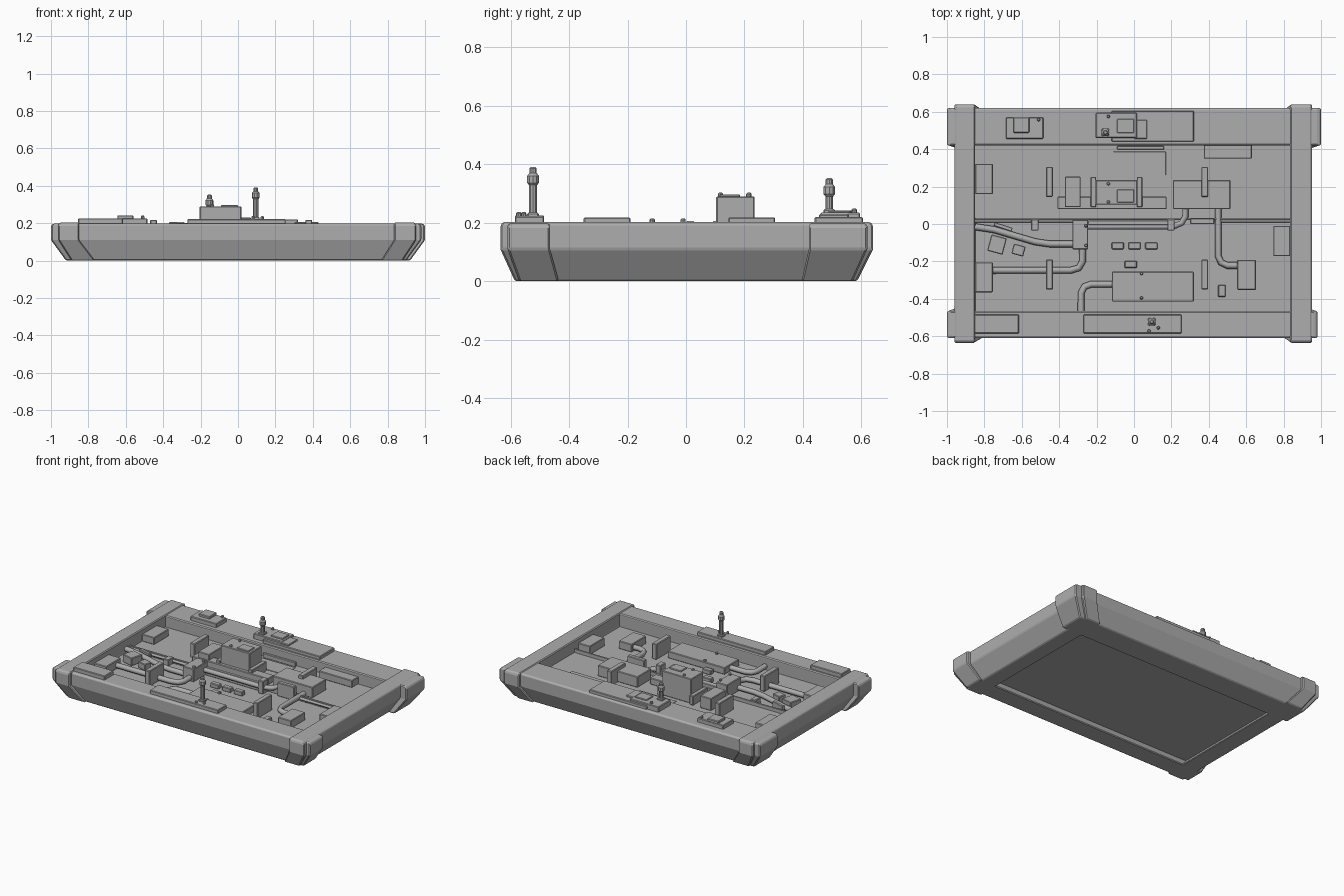
import bpy, bmesh, math

grey = bpy.data.materials.new("hull_grey")
grey.diffuse_color = (0.42, 0.42, 0.42, 1)


def finish(name, bm, bevel=0.0):
    bmesh.ops.recalc_face_normals(bm, faces=bm.faces)
    me = bpy.data.meshes.new(name)
    bm.to_mesh(me)
    bm.free()
    me.materials.append(grey)
    ob = bpy.data.objects.new(name, me)
    bpy.context.collection.objects.link(ob)
    if bevel:
        m = ob.modifiers.new("bevel", 'BEVEL')
        m.width = bevel
        m.segments = 1
        m.limit_method = 'ANGLE'
    return ob


def loft(name, levels, bevel=0.006):
    """Stack of rectangles (x0, x1, y0, y1, z), capped at both ends."""
    bm = bmesh.new()
    rings = [[bm.verts.new(p) for p in ((a, c, z), (b, c, z), (b, d, z), (a, d, z))]
             for a, b, c, d, z in levels]
    for lo, hi in zip(rings, rings[1:]):
        for i in range(4):
            j = (i + 1) % 4
            bm.faces.new((lo[i], lo[j], hi[j], hi[i]))
    bm.faces.new(rings[0][::-1])
    bm.faces.new(rings[-1])
    return finish(name, bm, bevel)


def box(name, x0, x1, y0, y1, z0, z1, turn=0.0):
    cx, cy = (x0 + x1) / 2, (y0 + y1) / 2
    hx, hy = (x1 - x0) / 2, (y1 - y0) / 2
    ob = loft(name, [(-hx, hx, -hy, hy, z0), (-hx, hx, -hy, hy, z1)],
              min(0.004, hx / 4, hy / 4, (z1 - z0) / 4))
    ob.location = (cx, cy, 0)
    ob.rotation_euler[2] = math.radians(turn)
    return ob


def turned(name, x, y, profile, sides=10):
    """Revolved profile of (radius, z)."""
    bm = bmesh.new()
    rings = [[bm.verts.new((x + r * math.cos(2 * math.pi * i / sides),
                            y + r * math.sin(2 * math.pi * i / sides), z))
              for i in range(sides)] for r, z in profile]
    for lo, hi in zip(rings, rings[1:]):
        for i in range(sides):
            j = (i + 1) % sides
            bm.faces.new((lo[i], lo[j], hi[j], hi[i]))
    bm.faces.new(rings[0][::-1])
    bm.faces.new(rings[-1])
    return finish(name, bm)


def pipe(name, pts, z, r=0.018):
    cu = bpy.data.curves.new(name, 'CURVE')
    cu.dimensions = '3D'
    cu.bevel_depth = r
    cu.bevel_resolution = 1
    cu.use_fill_caps = True
    sp = cu.splines.new('POLY')
    sp.points.add(len(pts) - 1)
    for p, (x, y) in zip(sp.points, pts):
        p.co = (x, y, z, 1)
    cu.materials.append(grey)
    ob = bpy.data.objects.new(name, cu)
    bpy.context.collection.objects.link(ob)


F, B, R = 0.11, 0.12, 0.20   # front floor, back floor, rail top

# Long side rails, undersides sloping inward
loft("front_rail", [(-0.92, 0.90, -0.57, -0.435, 0), (-1, 0.98, -0.61, -0.465, 0.11),
                    (-1, 0.98, -0.61, -0.465, 0.188), (-0.985, 0.965, -0.605, -0.468, 0.198)])
loft("back_rail", [(-0.92, 0.92, 0.395, 0.57, 0), (-1, 1, 0.42, 0.62, 0.11),
                   (-1, 1, 0.42, 0.62, 0.188), (-0.985, 0.985, 0.422, 0.615, 0.198)])
# End beams with protruding corner caps
loft("left_beam", [(-0.89, -0.765, -0.585, 0.585, 0), (-0.96, -0.85, -0.635, 0.64, 0.11),
                   (-0.96, -0.85, -0.635, 0.64, 0.19), (-0.955, -0.85, -0.625, 0.63, 0.203)])
loft("right_beam", [(0.765, 0.88, -0.585, 0.585, 0), (0.835, 0.952, -0.635, 0.64, 0.11),
                    (0.835, 0.952, -0.635, 0.64, 0.19), (0.835, 0.947, -0.625, 0.63, 0.203)])
# Recessed floor in two levels
loft("front_floor", [(-0.88, 0.87, -0.5, 0.025, 0.045), (-0.88, 0.87, -0.5, 0.025, F)], 0)
loft("back_floor", [(-0.88, 0.87, 0.025, 0.46, 0.045), (-0.88, 0.87, 0.025, 0.46, B)], 0)

# Plates on the rails
for n, a in (("front_rail_hatch", (-0.855, -0.615, -0.585, -0.485, 0.19, 0.225)),
             ("front_mast_plate", (-0.27, 0.255, -0.585, -0.485, 0.19, 0.222)),
             ("back_rail_hatch", (-0.685, -0.485, 0.455, 0.57, 0.19, 0.226)),
             ("back_hatch_lid", (-0.645, -0.56, 0.487, 0.57, 0.22, 0.242)),
             ("back_mast_plate", (-0.12, 0.32, 0.44, 0.605, 0.19, 0.22)),
             ("back_mast_box", (-0.205, 0.015, 0.46, 0.595, 0.19, 0.234)),
             ("back_box_lid", (-0.09, 0.0, 0.487, 0.562, 0.23, 0.241)),
             ("back_box_side", (0.0, 0.07, 0.455, 0.557, 0.19, 0.229))):
    box(n, *a)

# Masts with lamp heads
for n, x, y, base, top in (("front_mast", 0.095, -0.523, 0.222, 0.39),
                           ("back_mast", -0.153, 0.49, 0.234, 0.352)):
    box(n + "_foot", x - 0.02, x + 0.02, y - 0.02, y + 0.02, base - 0.005, base + 0.012)
    turned(n, x, y, [(0.014, base), (0.014, top - 0.062), (0.021, top - 0.054),
                     (0.021, top - 0.03), (0.013, top - 0.02), (0.013, top - 0.005), (0.008, top)])

# Bolts and studs
for x, y, z in ((0.13, -0.555, 0.222), (0.08, -0.572, 0.222), (-0.51, 0.557, 0.226),
                (-0.137, 0.575, 0.234), (-0.137, 0.215, 0.288), (-0.137, 0.118, 0.288),
                (0.04, -0.265, 0.158), (0.04, -0.395, 0.158),
                (-0.257, -0.01, 0.2), (-0.257, -0.115, 0.2)):
    turned("stud", x, y, [(0.009, z - 0.005), (0.009, z + 0.01), (0.005, z + 0.015)], 8)

# Central tall machine
box("machine_body", -0.205, 0.018, 0.103, 0.235, B, 0.29)
box("machine_lid", -0.09, 0.0, 0.115, 0.185, 0.285, 0.297)
box("machine_base", -0.41, 0.175, 0.08, 0.147, B, 0.165)
for x in (-0.217, 0.03):
    box("machine_flange", x - 0.015, x + 0.015, 0.09, 0.252, B, 0.185)

# Four upright fins
for x, dx in ((-0.452, 0.018), (0.378, 0.018)):
    for y in (-0.27, 0.225):
        box("upright_fin", x - dx, x + dx, y - 0.08, y + 0.08, F, 0.218)

# Back floor equipment
for n, a in (("left_back_locker", (-0.85, -0.755, 0.16, 0.322, B, 0.17)),
             ("back_wall_locker", (0.373, 0.63, 0.35, 0.425, B, 0.17)),
             ("side_cabinet", (-0.37, -0.285, 0.09, 0.253, B, 0.205)),
             ("raised_table", (0.208, 0.515, 0.08, 0.235, B, 0.195)),
             ("floor_panel", (-0.11, 0.17, 0.262, 0.387, B, 0.124)),
             ("wall_strip", (-0.09, 0.16, 0.398, 0.416, B, 0.15)),
             ("floor_step", (-0.85, 0.835, 0.022, 0.032, F, 0.145))):
    box(n, *a)
turned("floor_port", -0.30, 0.345, [(0.024, B - 0.01), (0.024, B + 0.003)], 16)

# Front floor equipment
for n, a in (("left_front_locker", (-0.85, -0.755, -0.365, -0.205, F, 0.17)),
             ("right_locker", (0.745, 0.835, -0.172, -0.01, F, 0.17)),
             ("large_console", (-0.118, 0.32, -0.415, -0.255, F, 0.158)),
             ("junction_box", (-0.33, -0.245, -0.135, 0.022, F, 0.2)),
             ("pipe_end_box", (0.552, 0.652, -0.352, -0.192, F, 0.165)),
             ("small_block", (-0.05, 0.015, -0.235, -0.197, F, 0.14)),
             ("small_block", (0.45, 0.49, -0.39, -0.325, F, 0.14)),
             ("pipe_tray", (-0.245, 0.2, -0.005, 0.018, F, 0.165)),
             ("step_clamp", (-0.55, -0.51, -0.035, 0.025, F, 0.155)),
             ("step_clamp", (0.178, 0.217, -0.035, 0.025, F, 0.2)),
             ("step_bracket", (0.3, 0.43, 0.0, 0.03, F, 0.205))):
    box(n, *a)
for x in (-0.087, 0.003, 0.093):
    box("row_block", x - 0.033, x + 0.033, -0.135, -0.098, F, 0.14)
box("tilted_crate", -0.775, -0.69, -0.155, -0.065, F, 0.165, -15)
box("tilted_crate", -0.65, -0.585, -0.167, -0.112, F, 0.155, -15)
box("tilted_bar", -0.75, -0.65, -0.025, -0.005, F, 0.16, -18)

# Pipes
pipe("left_pipe", [(-0.85, -0.015), (-0.75, -0.03), (-0.53, -0.095), (-0.45, -0.107), (-0.33, -0.107)], 0.135)
pipe("locker_pipe", [(-0.76, -0.248), (-0.34, -0.248), (-0.295, -0.235), (-0.275, -0.2), (-0.275, -0.13)], 0.135)
pipe("console_pipe", [(-0.283, -0.468), (-0.283, -0.37), (-0.265, -0.335), (-0.23, -0.322), (-0.11, -0.322)], 0.135)
pipe("centre_pipe", [(-0.25, -0.014), (0.21, -0.014), (0.255, 0.005), (0.275, 0.04), (0.275, 0.09)], 0.15, 0.016)
pipe("right_pipe", [(0.45, 0.09), (0.45, -0.17), (0.465, -0.205), (0.5, -0.222), (0.56, -0.222)], 0.135)
pipe("step_conduit", [(0.46, 0.018), (0.835, 0.018)], 0.13, 0.01)
pipe("step_conduit", [(-0.85, 0.018), (-0.33, 0.018)], 0.13, 0.01)
